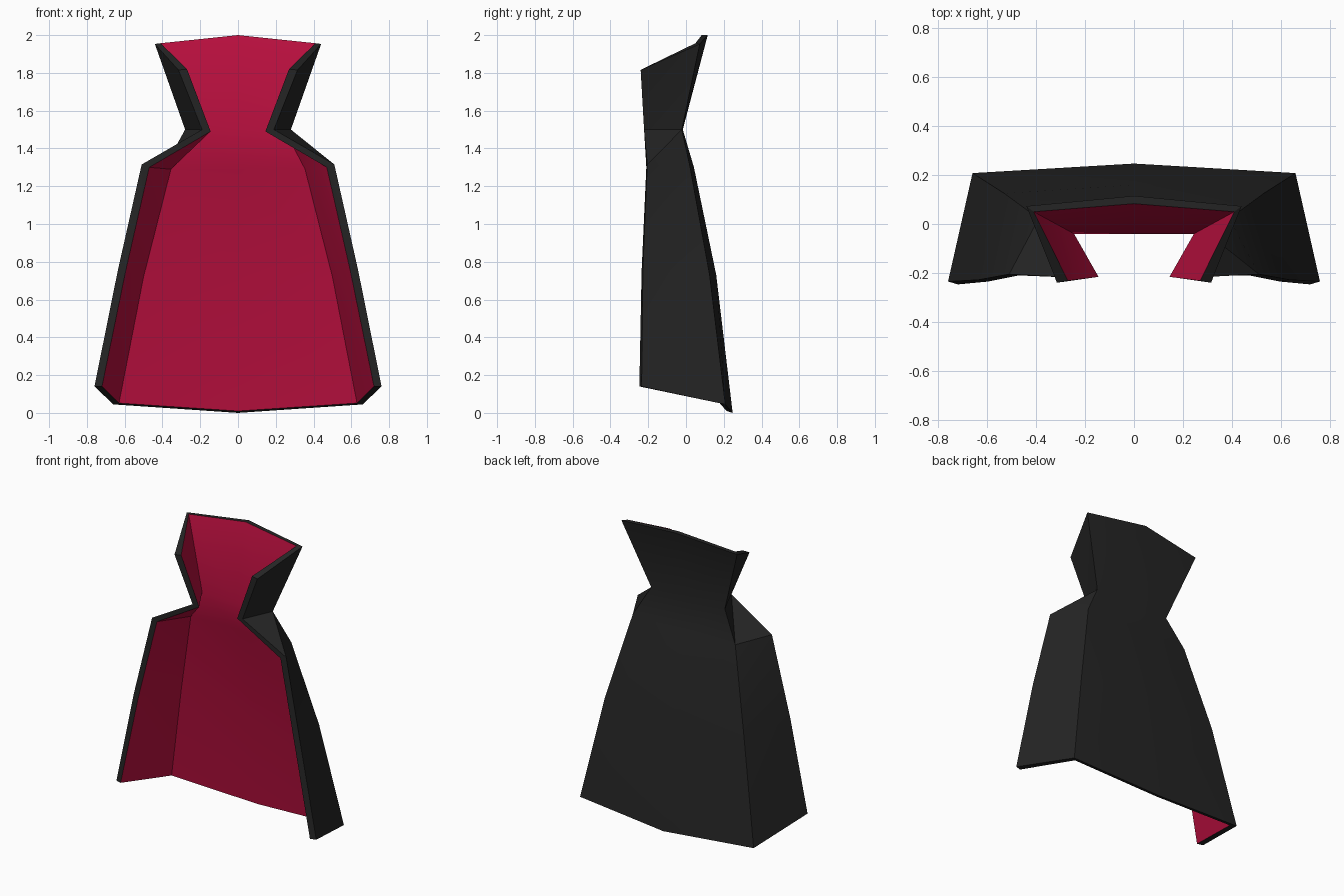
import bpy, bmesh, math

if "Cube" in bpy.data.objects:
    bpy.data.objects.remove(bpy.data.objects["Cube"])


def material(name, rgb):
    m = bpy.data.materials.new(name)
    m.diffuse_color = (*rgb, 1)
    m.use_nodes = True
    m.node_tree.nodes["Principled BSDF"].inputs["Base Color"].default_value = m.diffuse_color
    return m


black = material("black cloth", (0.018, 0.018, 0.018))
red = material("crimson lining", (0.50, 0.005, 0.05))

# Half cross-sections from hem to collar: centre back, back corner, front edge
outer = [
    [(0, .247, 0), (.66, .208, .045), (.76, -.235, .14)],
    [(0, .16, .73), (.53, .125, .73), (.635, -.228, .76)],
    [(0, .042, 1.30), (.39, .022, 1.30), (.51, -.205, 1.315)],
    [(0, -.017, 1.50), (.28, -.022, 1.50), (.19, -.222, 1.50)],
    [(0, .115, 2.0), (.44, .073, 1.953), (.315, -.24, 1.815)],
]
inner = [
    [(0, .215, .01), (.63, .178, .052), (.72, -.247, .14)],
    [(0, .13, .72), (.50, .10, .72), (.595, -.235, .75)],
    [(0, .012, 1.29), (.355, -.005, 1.29), (.47, -.21, 1.30)],
    [(0, -.04, 1.50), (.245, -.04, 1.50), (.145, -.216, 1.49)],
    [(0, .083, 2.0), (.41, .05, 1.957), (.27, -.232, 1.82)],
]

bm = bmesh.new()


def grid(rows):
    """Mirror each half section into a full row of five vertices."""
    result = []
    for c, k, f in rows:
        full = [(-f[0], *f[1:]), (-k[0], *k[1:]), c, k, f]
        result.append([bm.verts.new(p) for p in full])
    return result


def skin(g, mat):
    """Fill a grid with triangles, all split along the same diagonal."""
    for lo, hi in zip(g, g[1:]):
        for j in range(4):
            for tri in ((lo[j], lo[j + 1], hi[j]), (lo[j + 1], hi[j + 1], hi[j])):
                bm.faces.new(tri).material_index = mat


def border(g):
    """Closed loop of vertices around the grid."""
    return (g[0] + [r[-1] for r in g[1:-1]] + g[-1][::-1]
            + [r[0] for r in g[-2:0:-1]])


# Outer cloth, lining and the black rim joining them
shell, lining = grid(outer), grid(inner)
skin(shell, 0)
skin(lining, 1)
a, b = border(shell), border(lining)
for i in range(len(a)):
    j = (i + 1) % len(a)
    bm.faces.new((a[i], a[j], b[j], b[i])).material_index = 0
bmesh.ops.recalc_face_normals(bm, faces=bm.faces[:])

mesh = bpy.data.meshes.new("cape")
bm.to_mesh(mesh)
bm.free()
mesh.materials.append(black)
mesh.materials.append(red)
cape = bpy.data.objects.new("cape", mesh)
bpy.context.collection.objects.link(cape)

# Soft folds in the cloth, crisp corners and rim
bpy.context.view_layer.objects.active = cape
cape.select_set(True)
bpy.ops.object.shade_smooth_by_angle(angle=math.radians(30))
